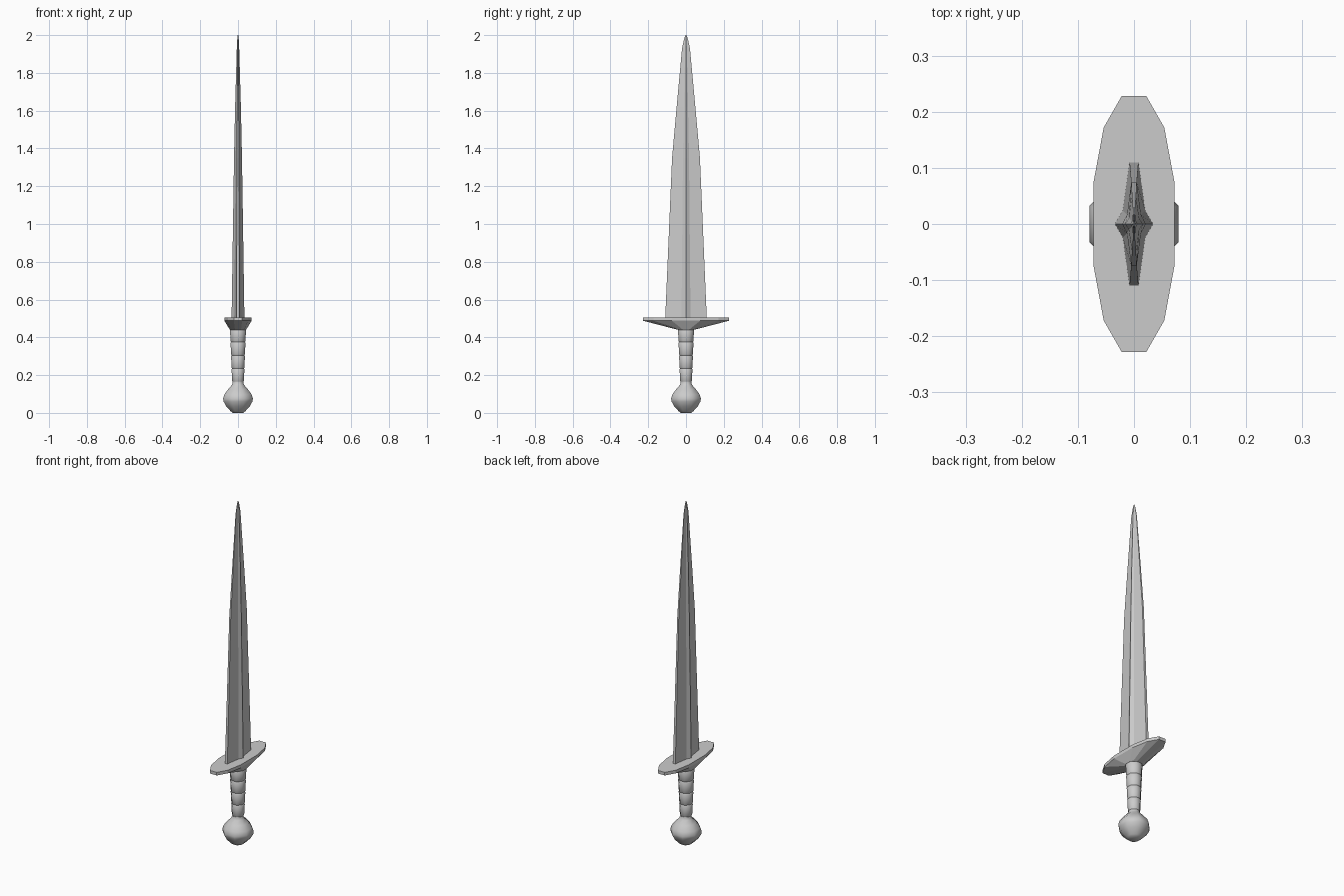
import bpy, bmesh, math

if "Cube" in bpy.data.objects:
    bpy.data.objects.remove(bpy.data.objects["Cube"])


def loft(name, rings, smooth=None):
    """Skin a stack of equal-length point rings and cap both ends."""
    bm = bmesh.new()
    loops = [[bm.verts.new(p) for p in ring] for ring in rings]
    n = len(loops[0])
    for a, b in zip(loops, loops[1:]):
        for i in range(n):
            j = (i + 1) % n
            bm.faces.new((a[i], a[j], b[j], b[i]))
    bm.faces.new(loops[0][::-1])
    bm.faces.new(loops[-1])
    bmesh.ops.recalc_face_normals(bm, faces=bm.faces)
    mesh = bpy.data.meshes.new(name)
    bm.to_mesh(mesh)
    bm.free()
    obj = bpy.data.objects.new(name, mesh)
    bpy.context.collection.objects.link(obj)
    if smooth:
        bpy.ops.object.select_all(action='DESELECT')
        bpy.context.view_layer.objects.active = obj
        obj.select_set(True)
        bpy.ops.object.shade_smooth_by_angle(angle=math.radians(smooth))
    return obj


def octagon(apothem, z):
    """Eight-sided ring with flats facing the axes."""
    r = apothem / math.cos(math.pi / 8)
    return [(r * math.cos((i + 0.5) * math.pi / 4),
             r * math.sin((i + 0.5) * math.pi / 4), z) for i in range(8)]


def mirror_quarter(quarter):
    """Counter-clockwise outline from points running +x towards +y."""
    half = quarter + [(-x, y) for x, y in reversed(quarter) if x > 1e-6]
    return half + [(x, -y) for x, y in reversed(half) if y > 1e-6]


# Pommel: faceted bulb with a narrow neck
pommel = [(0.028, 0), (0.038, 0.008), (0.063, 0.035), (0.076, 0.06),
          (0.079, 0.075), (0.072, 0.098), (0.052, 0.125), (0.033, 0.147),
          (0.028, 0.16), (0.028, 0.17)]
loft("pommel", [octagon(r, z) for r, z in pommel], smooth=50)

# Grip: tapered handle with four stepped bands
z0, z1, bands = 0.165, 0.445, 4
step = (z1 - z0) / bands
grip = []
for k in range(bands):
    low, high = z0 + k * step, z0 + (k + 1) * step
    r_low, r_high = 0.031 + 0.0028 * k, 0.034 + 0.0028 * k
    grip += [(r_low - 0.003, low), (r_low, low + 0.005),
             (r_high, high - 0.005), (r_high - 0.003, high)]
grip = [p for i, p in enumerate(grip) if i == 0 or p[1] - grip[i - 1][1] > 1e-5]
loft("grip", [octagon(r, z) for r, z in grip], smooth=50)

# Guard: long flat plate tapering underneath to the grip
plate = mirror_quarter([(0.072, 0.075), (0.054, 0.172), (0.022, 0.228)])
collar = mirror_quarter([(0.043, 0.016), (0.033, 0.033), (0.016, 0.043)])
loft("guard", [[(x, y, 0.44) for x, y in collar],
               [(x, y, 0.488) for x, y in plate],
               [(x, y, 0.506) for x, y in plate]])

# Blade: raised central ridge, hollow faces and narrow flat edges
section = mirror_quarter([(0.034, 0), (0.02, 0.024), (0.008, 0.11)])
stations = [(0.5, 1, 1), (1.35, 0.62, 0.67), (1.62, 0.45, 0.45),
            (1.93, 0.19, 0.19), (1.98, 0.11, 0.09), (2.0, 0.05, 0.03)]
loft("blade", [[(x * sx, y * sy, z) for x, y in section]
               for z, sx, sy in stations])
